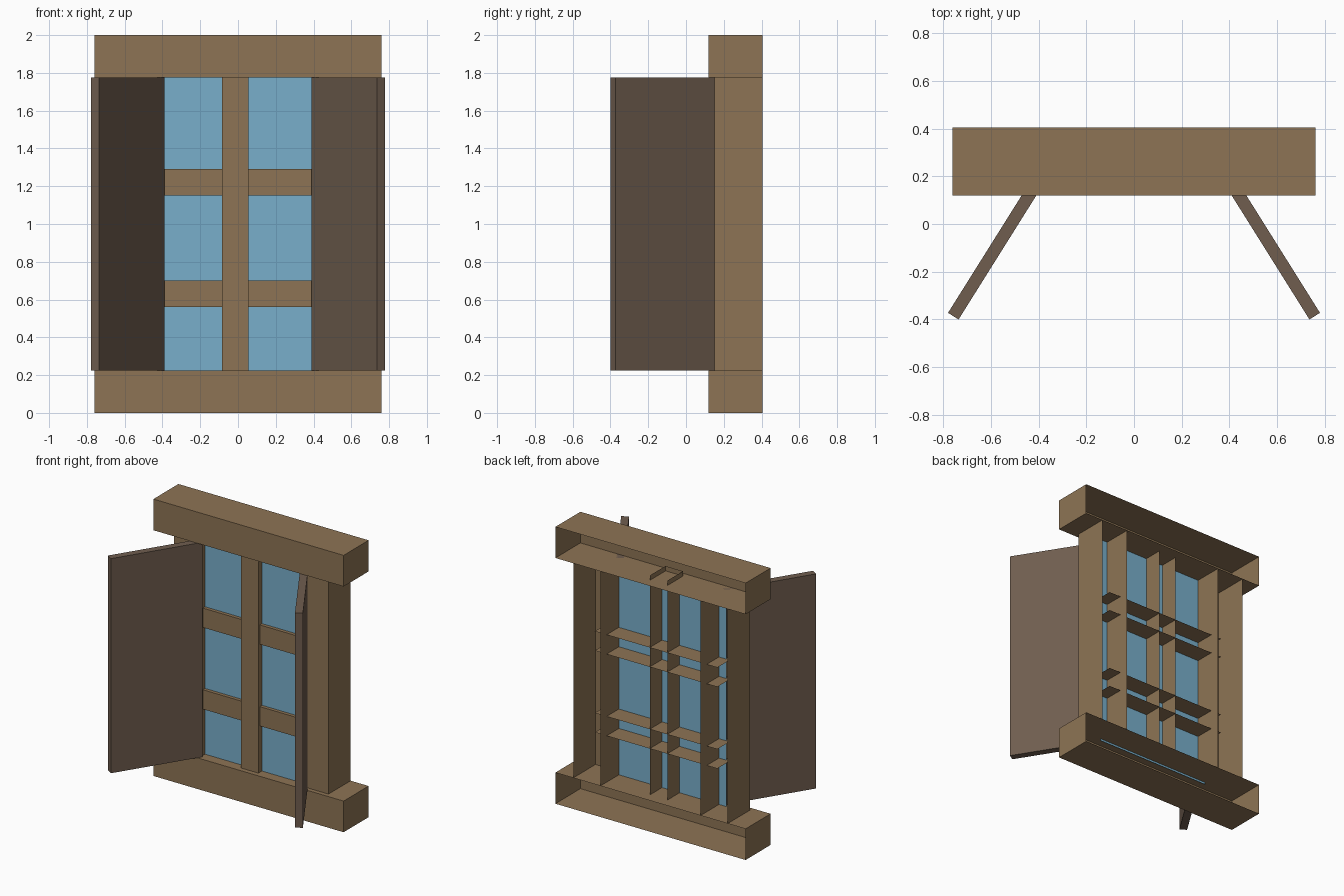
import bpy, bmesh
from mathutils import Vector

if "Cube" in bpy.data.objects:
    bpy.data.objects.remove(bpy.data.objects["Cube"])


def material(name, rgb):
    m = bpy.data.materials.new(name)
    m.diffuse_color = (*rgb, 1)
    m.use_nodes = True
    m.node_tree.nodes["Principled BSDF"].inputs["Base Color"].default_value = m.diffuse_color
    return m


WOOD = material("wood", (0.27, 0.175, 0.09))
DARK = material("shutter_wood", (0.16, 0.11, 0.078))
GLASS = material("glass", (0.19, 0.43, 0.60))


def finish(bm, name, mat):
    me = bpy.data.meshes.new(name)
    bm.to_mesh(me)
    bm.free()
    me.materials.append(mat)
    ob = bpy.data.objects.new(name, me)
    bpy.context.collection.objects.link(ob)
    return ob


def open_box(name, x, y, z, mat, open_dirs=()):
    """Box between ranges, with the faces pointing along open_dirs removed."""
    bm = bmesh.new()
    bmesh.ops.create_cube(bm, size=1)
    bm.normal_update()
    gone = [f for f in bm.faces if any(f.normal.dot(Vector(d)) > 0.9 for d in open_dirs)]
    bmesh.ops.delete(bm, geom=gone, context='FACES')
    for v in bm.verts:
        v.co = [a + (b - a) * (c + 0.5) for (a, b), c in zip((x, y, z), v.co)]
    return finish(bm, name, mat)


BACK = (0, 1, 0)
ENDS_X = [BACK, (1, 0, 0), (-1, 0, 0)]
ENDS_Z = [BACK, (0, 0, 1), (0, 0, -1)]
LOW, HIGH = 0.225, 1.775

# Sill and lintel, hollow at the back
open_box("sill", (-0.76, 0.76), (0.12, 0.405), (0, LOW), WOOD, [BACK])
open_box("lintel", (-0.76, 0.76), (0.12, 0.405), (HIGH, 2), WOOD, [BACK])

# Side posts, open channels
for side, x in (("left", (-0.617, -0.40)), ("right", (0.40, 0.617))):
    open_box(side + "_post", x, (0.152, 0.405), (LOW, HIGH), WOOD, ENDS_Z)

# Centre mullion and two cross bars, open channels
open_box("mullion", (-0.085, 0.055), (0.155, 0.335), (LOW, 1.81), WOOD, ENDS_Z)
for name, z in (("lower_bar", (0.56, 0.70)), ("upper_bar", (1.15, 1.29))):
    open_box(name, (-0.485, 0.495), (0.17, 0.335), z, WOOD, ENDS_X)

# Glass sheet
bm = bmesh.new()
bm.faces.new([bm.verts.new((x, 0.195, z)) for x, z in
              ((-0.46, 0.21), (0.46, 0.21), (0.46, HIGH), (-0.46, HIGH))])
finish(bm, "glass_pane", GLASS)

# Shutters swung open, mirrored left and right
plan = [(0.39, 0.15), (0.735, -0.40), (0.779, -0.372), (0.434, 0.178)]
for side, s in (("left", -1), ("right", 1)):
    bm = bmesh.new()
    base = bm.faces.new([bm.verts.new((s * x, y, LOW)) for x, y in plan])
    top = bmesh.ops.extrude_face_region(bm, geom=[base], use_keep_orig=True)["geom"]
    bmesh.ops.translate(bm, vec=(0, 0, HIGH - LOW),
                        verts=[g for g in top if isinstance(g, bmesh.types.BMVert)])
    bmesh.ops.recalc_face_normals(bm, faces=bm.faces)
    finish(bm, side + "_shutter", DARK)
